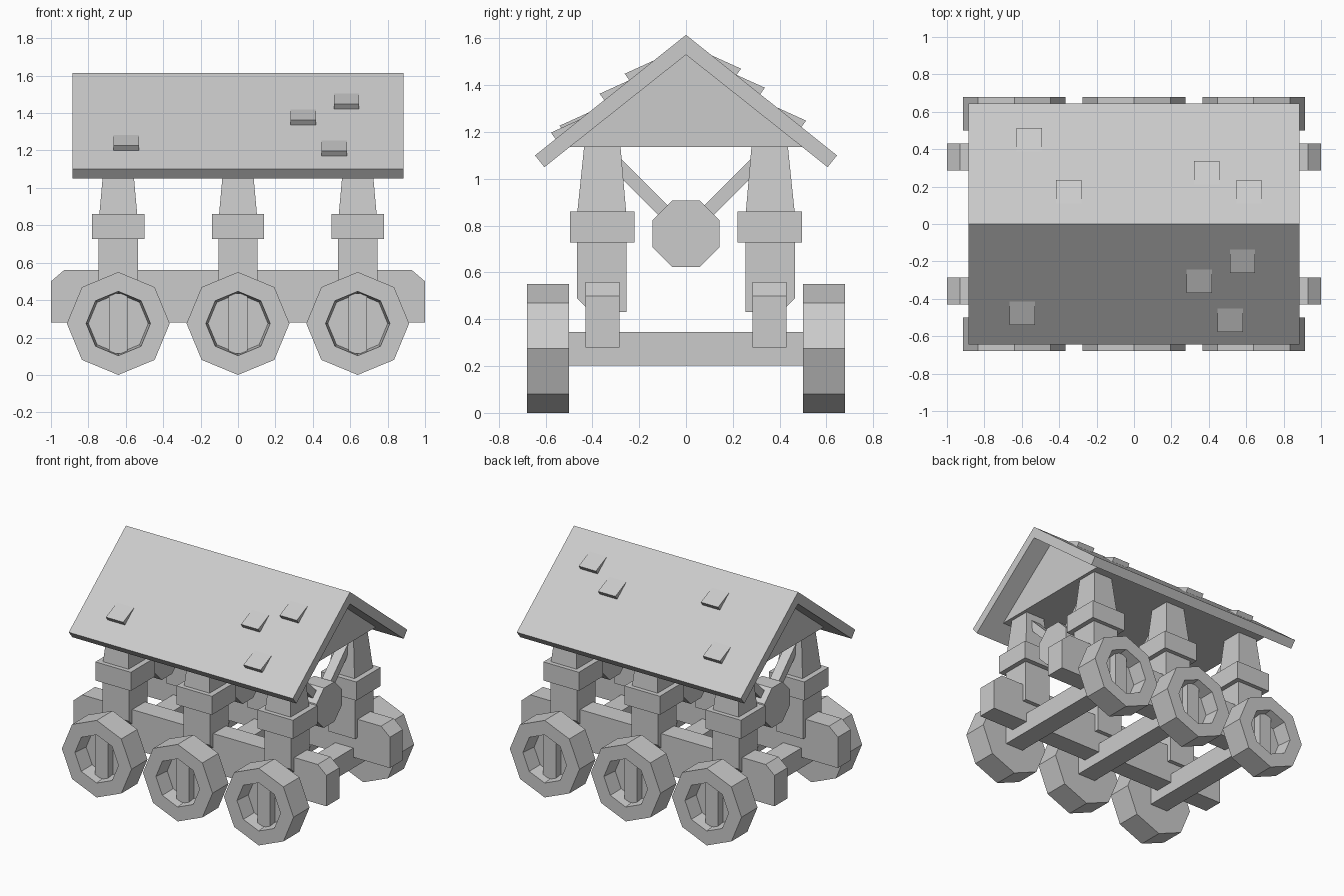
import bpy, bmesh
from math import sin, cos, pi

if "Cube" in bpy.data.objects:
    bpy.data.objects.remove(bpy.data.objects["Cube"])

XS = (-0.64, 0.0, 0.64)


def loft(name, rings):
    """Closed solid through a list of equal-length point rings."""
    bm = bmesh.new()
    vs = [[bm.verts.new(p) for p in r] for r in rings]
    n = len(rings[0])
    for a, b in zip(vs, vs[1:]):
        for i in range(n):
            j = (i + 1) % n
            bm.faces.new((a[i], a[j], b[j], b[i]))
    bm.faces.new(vs[0])
    bm.faces.new(vs[-1])
    bmesh.ops.recalc_face_normals(bm, faces=bm.faces)
    me = bpy.data.meshes.new(name)
    bm.to_mesh(me)
    bm.free()
    ob = bpy.data.objects.new(name, me)
    bpy.context.collection.objects.link(ob)
    return ob


def prism_x(name, yz, x0, x1):
    return loft(name, [[(x, y, z) for y, z in yz] for x in (x0, x1)])


def prism_y(name, xz, y0, y1):
    return loft(name, [[(x, y, z) for x, z in xz] for y in (y0, y1)])


def box(name, x0, x1, y0, y1, z0, z1):
    return prism_x(name, [(y0, z0), (y1, z0), (y1, z1), (y0, z1)], x0, x1)


def rect(x, hx, y0, y1, z):
    return [(x - hx, y0, z), (x + hx, y0, z), (x + hx, y1, z), (x - hx, y1, z)]


def octagon(r, turn=0.0):
    return [(r * cos(turn + i * pi / 4), r * sin(turn + i * pi / 4)) for i in range(8)]


def roof_z(y):
    return 1.615 - 0.798 * abs(y)


# Roof slab and the solid gable block under it
prism_x("roof", [(0, 1.615), (0.645, 1.10), (0.605, 1.05), (0, 1.53),
                 (-0.605, 1.05), (-0.645, 1.10)], -0.885, 0.885)
prism_x("gable_block", [(0, 1.535), (0.5, 1.135), (-0.5, 1.135)], -0.74, 0.74)

# Raised shingles: x centre and lower edge y
for x, y in ((0.58, -0.262), (0.35, -0.369), (0.515, -0.577), (-0.597, -0.54),
             (-0.56, 0.513), (-0.35, 0.235), (0.39, 0.337), (0.615, 0.235)):
    s = 1 if y > 0 else -1
    top, low = y - s * 0.125, y - s * 0.022
    prism_x("shingle", [(top, roof_z(top)), (y, roof_z(y) + 0.043),
                        (low, roof_z(low) - 0.005)], x - 0.068, x + 0.068)

for s in (-1, 1):
    # Side rail with clipped upper corners
    prism_y("side_rail", [(-1, 0.28), (1, 0.28), (1, 0.5), (0.93, 0.56),
                          (-0.93, 0.56), (-1, 0.5)], s * 0.285, s * 0.43)
    for x in XS:
        # Post: clipped foot, collar, tapered top
        prism_x("post_foot", [(s * 0.255, 0.43), (s * 0.405, 0.43), (s * 0.465, 0.49),
                              (s * 0.465, 0.75), (s * 0.255, 0.75)], x - 0.105, x + 0.105)
        box("post_collar", x - 0.14, x + 0.14, s * 0.22, s * 0.495, 0.727, 0.86)
        loft("post_top", [rect(x, 0.102, s * 0.255, s * 0.465, 0.85),
                          rect(x, 0.076, s * 0.28, s * 0.435, 1.14)])
        # Diagonal strut from hub to post
        prism_x("strut", [(s * 0.08, 0.887), (s * 0.32, 1.127), (s * 0.32, 1.047),
                          (s * 0.08, 0.807)], x - 0.035, x + 0.035)
        # Eight-sided wheel with a recessed face and an upright bar
        loft("wheel", [[(x + a, s * y, 0.275 + b) for a, b in octagon(r)]
                       for r, y in ((0.275, 0.5), (0.275, 0.68), (0.172, 0.68), (0.16, 0.57))])
        box("wheel_bar", x - 0.05, x + 0.05, s * 0.56, s * 0.625, 0.115, 0.435)

for x in XS:
    # Axle and central eight-sided hub
    box("axle", x - 0.072, x + 0.072, -0.51, 0.51, 0.203, 0.346)
    prism_x("hub", [(a, 0.765 + b) for a, b in octagon(0.154, pi / 8)], x - 0.08, x + 0.08)
